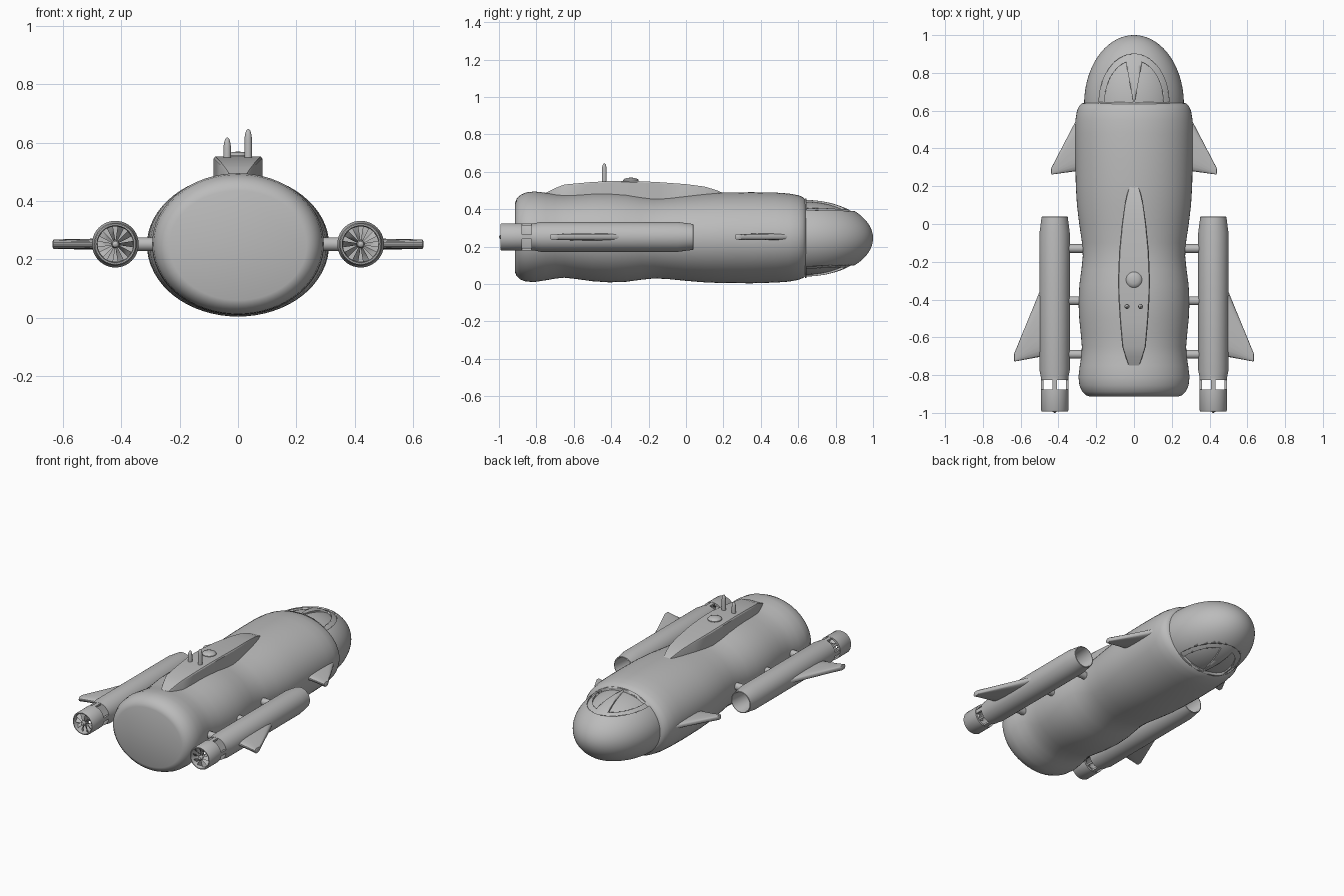
import bpy, bmesh, math
from mathutils import Vector

if "Cube" in bpy.data.objects:
    bpy.data.objects.remove(bpy.data.objects["Cube"])

grey = bpy.data.materials.new("hull grey")
grey.diffuse_color = (0.5, 0.5, 0.5, 1)
grey.use_nodes = True
grey.node_tree.nodes["Principled BSDF"].inputs["Base Color"].default_value = grey.diffuse_color
TAU = 2 * math.pi
ZC = 0.252  # height of the centre line


def finish(name, bm, angle=35):
    bmesh.ops.recalc_face_normals(bm, faces=bm.faces)
    me = bpy.data.meshes.new(name)
    bm.to_mesh(me)
    bm.free()
    ob = bpy.data.objects.new(name, me)
    bpy.context.collection.objects.link(ob)
    me.materials.append(grey)
    bpy.ops.object.select_all(action='DESELECT')
    ob.select_set(True)
    bpy.context.view_layer.objects.active = ob
    bpy.ops.object.shade_smooth_by_angle(angle=math.radians(angle))
    return ob


def loft(name, rings, caps=True, loop=False, angle=35):
    bm = bmesh.new()
    vs = [[bm.verts.new(p) for p in r] for r in rings]
    n = len(vs[0])
    pairs = list(zip(vs, vs[1:])) + ([(vs[-1], vs[0])] if loop else [])
    for a, b in pairs:
        for i in range(n):
            j = (i + 1) % n
            bm.faces.new((a[i], a[j], b[j], b[i]))
    if caps and not loop:
        bm.faces.new(vs[0])
        bm.faces.new(vs[-1])
    return finish(name, bm, angle)


def ring(y, rx, rz, cx=0, cz=ZC, n=64):
    return [(cx + rx * math.cos(TAU * i / n), y, cz + rz * math.sin(TAU * i / n)) for i in range(n)]


def lathe_y(name, prof, cx, cz=ZC, n=40, loop=False):
    return loft(name, [ring(y, r, r, cx, cz, n) for r, y in prof], loop=loop)


def lathe_z(name, prof, x, y, n=20):
    return loft(name, [[(x + r * math.cos(TAU * i / n), y + r * math.sin(TAU * i / n), z)
                        for i in range(n)] for r, z in prof])


def box(name, lo, hi):
    q = [(0, 0), (1, 0), (1, 1), (0, 1)]
    return loft(name, [[((lo[0], hi[0])[a], (lo[1], hi[1])[b], z) for a, b in q] for z in (lo[2], hi[2])])


def prism(name, pts):
    return loft(name, [[(x, y, z) for x, y in pts] for z in (-0.2, 0.8)])


def cut(ob, cutter):
    m = ob.modifiers.new("cut", 'BOOLEAN')
    m.operation, m.solver, m.object = 'DIFFERENCE', 'EXACT', cutter
    bpy.context.view_layer.objects.active = ob
    bpy.ops.object.modifier_apply(modifier=m.name)
    bpy.data.objects.remove(cutter)


# main hull: y, half width, bottom, top
S = [(-.913, .235, .06, .435), (-.906, .255, .043, .455), (-.888, .274, .025, .475),
     (-.855, .289, .013, .49), (-.81, .294, .011, .495), (-.75, .287, .02, .488),
     (-.70, .279, .029, .481), (-.65, .276, .034, .478), (-.58, .282, .026, .482),
     (-.50, .290, .015, .489), (-.41, .294, .009, .491), (-.32, .289, .012, .485),
     (-.24, .278, .023, .472), (-.17, .271, .030, .463), (-.10, .275, .027, .465),
     (0, .290, .017, .474), (.1, .302, .009, .483), (.2, .308, .005, .489),
     (.35, .311, .004, .491), (.48, .312, .008, .489), (.55, .310, .013, .484),
     (.60, .302, .022, .475), (.625, .290, .032, .465), (.638, .276, .042, .453), (.643, .258, .05, .44)]
loft("main_hull", [ring(y, w, (t - b) / 2, 0, (t + b) / 2) for y, w, b, t in S])


# nose: outer shell, window frame layer and glass, nested
def nose(name, k):
    rs = []
    for i in range(29):
        a = i / 28 * math.radians(89)
        c = math.cos(a)
        rs.append(ring(.635 + .365 * k * math.sin(a), .264 * k * c, .212 * k * c, 0, .245))
    return loft(name, rs)


def arch(rx, ry, a0=0, a1=math.pi, n=28):
    return [(rx * math.cos(a0 + (a1 - a0) * i / n), .645 + ry * math.sin(a0 + (a1 - a0) * i / n))
            for i in range(n + 1)]


cut(nose("nose_shell", 1), prism("arch_cutter", arch(.185, .255)))
frame = nose("nose_window_frame", .965)
for s in (1, -1):  # two panes with a tapering centre post between
    pts = arch(.155, .22, 0, math.radians(74)) + [(.004, .645)]
    cut(frame, prism("pane_cutter", [(s * x, y) for x, y in pts]))
nose("nose_glass", .92)

# sail on the back: y, half width, top
T = [(.21, .010, .478), (.195, .024, .488), (.16, .036, .503), (.10, .050, .521), (0, .064, .534),
     (-.15, .079, .545), (-.28, .084, .551), (-.38, .083, .552), (-.52, .074, .544),
     (-.65, .062, .532), (-.70, .046, .513), (-.75, .028, .488), (-.757, .02, .47)]
loft("sail", [[(-w, y, .38), (-w, y, t - .007), (-w * .94, y, t), (w * .94, y, t), (w, y, t - .007), (w, y, .38)]
              for y, w, t in T], angle=30)

# hatch dome and periscopes
lathe_z("hatch_dome", [(.042, .53), (.042, .555), (.036, .562), (.022, .567), (.004, .569)], 0, -.295, 32)
for x, top in ((-.037, .617), (.035, .646)):
    lathe_z("periscope", [(.013, .53), (.013, top - .035), (.011, top - .018), (.007, top - .005), (.002, top)], x, -.437)


# swept fin with rounded edges: root and tip as (x, rear y, front y)
def fin(name, s, root, tip, th):
    rs = []
    last = (tip[0] + .004, tip[1] + .008, tip[2] - .012)
    for (x, y0, y1), h in ((root, th), (tip, th * .85), (last, th * .45)):
        r = []
        for i in range(24):
            a = TAU * i / 24
            c, sn = math.cos(a), math.sin(a)
            px = math.copysign(abs(c) ** .6, c)
            pz = math.copysign(abs(sn) ** .8, sn)
            r.append((s * x, (y0 + y1) / 2 + (y1 - y0) / 2 * px, ZC + h * pz))
        rs.append(r)
    loft(name, rs)


for s in (1, -1):
    cx = .42 * s
    fin("front_fin", s, (.28, .283, .60), (.436, .262, .30), .018)
    fin("rear_fin", s, (.48, -.70, -.31), (.632, -.728, -.68), .019)

    # thruster pod with hollow intake
    lathe_y("thruster_pod", [(.001, -.12), (.055, -.12), (.06, .03), (.064, .04), (.069, .038), (.08, -.045),
                             (.08, -.775), (.073, -.81), (.073, -.825), (.001, -.825)], cx)
    # propeller duct with four struts
    lathe_y("propeller_duct", [(.061, -.876), (.073, -.876), (.073, -.985), (.069, -.992),
                               (.064, -.992), (.061, -.985)], cx, loop=True)
    for dx, dz in ((1, 0), (-1, 0), (0, 1), (0, -1)):
        px, pz = cx + dx * .066, ZC + dz * .066
        hx, hz = (.006, .012) if dx else (.012, .006)
        box("duct_strut", (px - hx, -.885, pz - hz), (px + hx, -.815, pz + hz))
    # propeller shaft, hub and blades
    lathe_y("propeller_hub", [(.007, -.82), (.007, -.945), (.014, -.95), (.014, -.985),
                              (.010, -.995), (.002, -1.0)], cx, n=20)
    bm = bmesh.new()
    for k in range(10):
        a = TAU * k / 10
        rad = Vector((math.cos(a), 0, math.sin(a)))
        tan = Vector((-math.sin(a), 0, math.cos(a))) * s
        o = Vector((cx, -.968, ZC))
        q = []
        for r, w, d in ((.010, .003, .014), (.035, .007, .011), (.0615, .011, .008)):
            q.append([bm.verts.new(o + rad * r + tan * (w * e) + Vector((0, d * e + f, 0)))
                      for e, f in ((-1, 0), (1, 0), (1, .003), (-1, .003))])
        for u, v in zip(q, q[1:]):
            for i in range(4):
                bm.faces.new((u[i], u[(i + 1) % 4], v[(i + 1) % 4], v[i]))
        bm.faces.new(q[-1])
        bm.faces.new(q[0])
    finish("propeller_blades", bm)

    # pylons joining pod and hull
    for y in (-.13, -.407, -.69):
        loft("pylon", [[(s * x, y + .023 * math.cos(TAU * i / 20), ZC + .023 * math.sin(TAU * i / 20))
                        for i in range(20)] for x in (.24, .36)])
